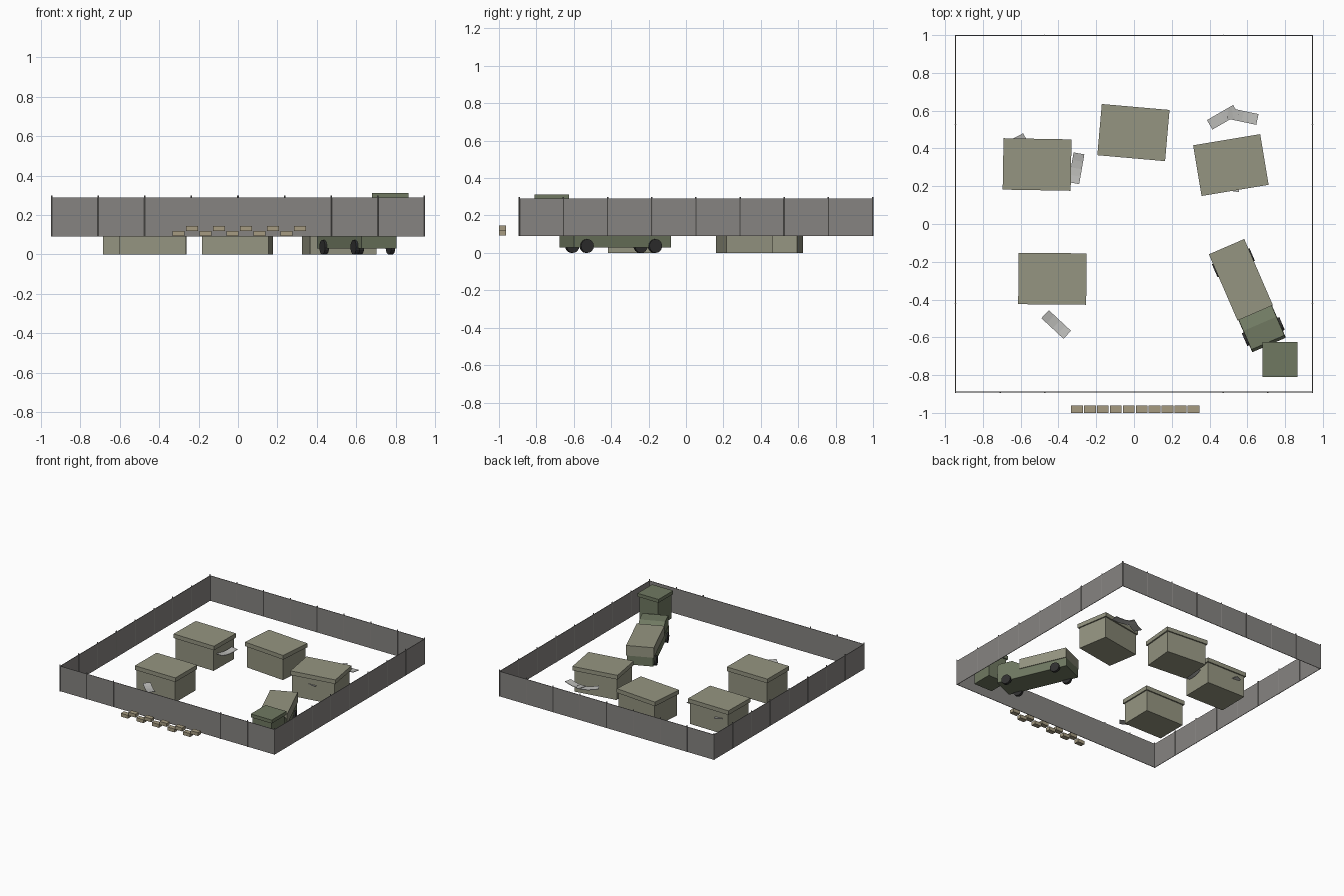
import bpy, bmesh
from math import radians, pi
from mathutils import Matrix, Vector

if "Cube" in bpy.data.objects:
    bpy.data.objects.remove(bpy.data.objects["Cube"])


def mat(name, r, g, b):
    m = bpy.data.materials.new(name)
    m.diffuse_color = (r, g, b, 1)
    m.use_nodes = True
    m.node_tree.nodes["Principled BSDF"].inputs["Base Color"].default_value = m.diffuse_color
    return m


OLIVE = mat("olive_tan", 0.30, 0.30, 0.22)
GREEN = mat("green", 0.16, 0.19, 0.12)
TAN = mat("tan", 0.38, 0.33, 0.22)
BLACK = mat("rubber", 0.03, 0.03, 0.03)
STEEL = mat("steel", 0.24, 0.23, 0.22)
SHEET = mat("sheet", 0.5, 0.5, 0.48)


def finish(name, bm, material, m=Matrix()):
    bmesh.ops.recalc_face_normals(bm, faces=bm.faces)
    me = bpy.data.meshes.new(name)
    bm.to_mesh(me)
    bm.free()
    me.materials.append(material)
    ob = bpy.data.objects.new(name, me)
    ob.matrix_world = m
    bpy.context.collection.objects.link(ob)
    return ob


def place(x, y, deg):
    return Matrix.Translation((x, y, 0)) @ Matrix.Rotation(radians(deg), 4, 'Z')


def box(name, lo, hi, material, m=Matrix()):
    bm = bmesh.new()
    bmesh.ops.create_cube(bm, size=1)
    lo, hi = Vector(lo), Vector(hi)
    for v in bm.verts:
        v.co = (lo + hi) / 2 + v.co * (hi - lo)
    return finish(name, bm, material, m)


def extrude_profile(name, pts, half, material, m):
    """Side profile in local x/z, extruded across local y."""
    bm = bmesh.new()
    f = bm.faces.new([bm.verts.new((x, -half, z)) for x, z in pts])
    ext = bmesh.ops.extrude_face_region(bm, geom=[f])["geom"]
    bmesh.ops.translate(bm, vec=(0, 2 * half, 0),
                        verts=[v for v in ext if isinstance(v, bmesh.types.BMVert)])
    return finish(name, bm, material, m)


def cylinder(name, r, depth, seg, local, material, m=Matrix()):
    bm = bmesh.new()
    bmesh.ops.create_cone(bm, cap_ends=True, segments=seg, radius1=r, radius2=r,
                          depth=depth, matrix=local)
    return finish(name, bm, material, m)


# Perimeter fence
X, Y0, Y1, ZB, ZT, T = 0.945, -0.89, 1.0, 0.09, 0.29, 0.002
box("fence_front", (-X, Y0 - T, ZB), (X, Y0 + T, ZT), STEEL)
box("fence_back", (-X, Y1 - 2 * T, ZB), (X, Y1, ZT), STEEL)
for s, n in ((-1, "left"), (1, "right")):
    box("fence_" + n, (s * X - T, Y0, ZB), (s * X + T, Y1, ZT), STEEL)

# Fence posts, leaving the middle of the front clear
step = 2 * X / 8
posts = set()
for i in range(9):
    posts.add((i, 8))
    posts.add((0, i))
    posts.add((8, i))
    if i not in (3, 4, 5):
        posts.add((i, 0))
for i, j in sorted(posts):
    cylinder("fence_post", 0.004, 0.21, 8,
             Matrix.Translation((-X + i * step, Y0 + j * step - T, ZB + 0.105)), STEEL)

# Staggered sandbags in front of the gate
for i in range(10):
    x = -0.302 + i * 0.0685
    z = 0.0925 + 0.026 * (i % 2)
    box("sandbag", (x - 0.031, -1.0, z), (x + 0.031, -0.962, z + 0.027), TAN)

# Huts with overhanging flat roofs
for x, y, a in ((-0.432, -0.29, -0.5), (-0.513, 0.315, -1),
                (-0.003, 0.484, -5), (0.513, 0.312, 9.5)):
    m = place(x, y, a)
    box("hut_walls", (-0.17, -0.126, 0), (0.17, 0.126, 0.17), OLIVE, m)
    box("hut_roof", (-0.18, -0.136, 0.17), (0.18, 0.136, 0.203), OLIVE, m)

# Loose bent metal sheets
for x, y, a in ((0.47, 0.565, 30), (0.575, 0.57, -12), (-0.305, 0.295, 80),
                (-0.412, -0.532, -43), (-0.576, 0.396, -63), (0.54, 0.252, 80)):
    pts = [(-0.08, 0.122), (-0.04, 0.115), (0, 0.112), (0.04, 0.115), (0.08, 0.122)]
    extrude_profile("metal_sheet", pts + [(u, z + 0.004) for u, z in reversed(pts)],
                    0.029, SHEET, place(x, y, a))

# Truck: local x runs from tail to nose
tm = place(0.49, -0.12, -66.6)
box("truck_chassis", (0.0, -0.097, 0.03), (0.565, 0.097, 0.10), GREEN, tm)
box("truck_cargo_cover", (0.0, -0.102, 0.10), (0.382, 0.102, 0.18), OLIVE, tm)
extrude_profile("truck_cab", [(0.382, 0.10), (0.567, 0.10), (0.567, 0.17),
                              (0.552, 0.185), (0.445, 0.185), (0.382, 0.145)],
                0.095, GREEN, tm)
for u in (0.092, 0.49):
    for s in (-1, 1):
        cylinder("truck_wheel", 0.037, 0.022, 16,
                 Matrix.Translation((u, s * 0.097, 0.037)) @ Matrix.Rotation(pi / 2, 4, 'X'),
                 BLACK, tm)

# Watch post in the front right corner
box("watch_post_body", (0.69, -0.80, 0.09), (0.855, -0.635, 0.285), GREEN)
box("watch_post_roof", (0.68, -0.81, 0.285), (0.865, -0.625, 0.312), GREEN)
